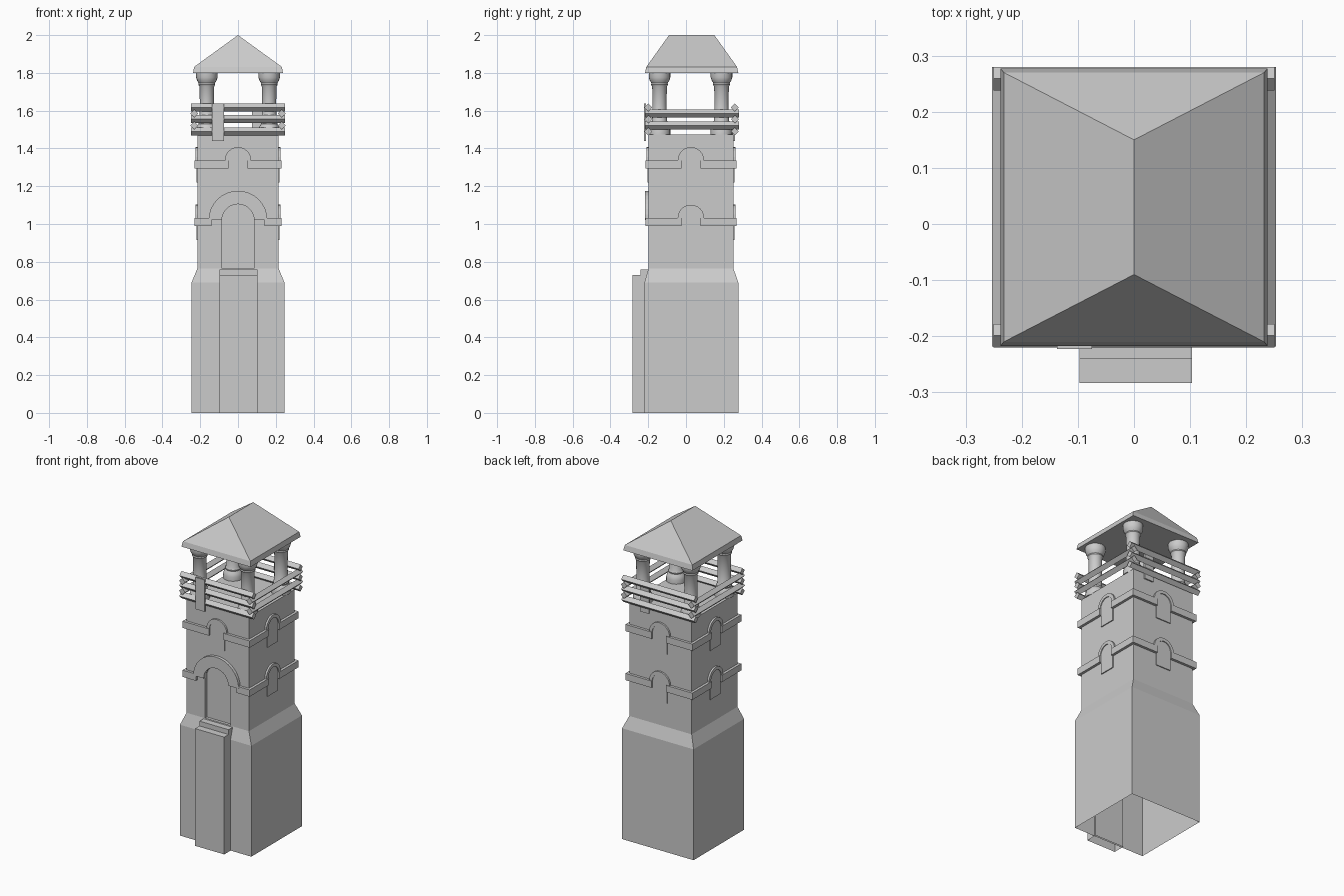
import bpy, bmesh, math
from mathutils import Matrix, Vector

if "Cube" in bpy.data.objects:
    bpy.data.objects.remove(bpy.data.objects["Cube"])

CY = 0.026            # tower axis in y
HX, HY = 0.215, 0.225  # shaft half sizes


def make(name, verts, faces):
    me = bpy.data.meshes.new(name)
    bm = bmesh.new()
    vs = [bm.verts.new(v) for v in verts]
    for f in faces:
        bm.faces.new([vs[i] for i in f])
    bmesh.ops.recalc_face_normals(bm, faces=bm.faces)
    bm.to_mesh(me)
    bm.free()
    ob = bpy.data.objects.new(name, me)
    bpy.context.collection.objects.link(ob)
    return ob


def loft(name, rings, bottom=True, top=True):
    n = len(rings[0])
    verts = [v for r in rings for v in r]
    faces = [(k*n+i, k*n+(i+1) % n, (k+1)*n+(i+1) % n, (k+1)*n+i)
             for k in range(len(rings)-1) for i in range(n)]
    if bottom:
        faces.append(tuple(range(n))[::-1])
    if top:
        faces.append(tuple(range(len(verts)-n, len(verts))))
    return make(name, verts, faces)


def rect(x0, x1, y0, y1, z):
    return [(x0, y0, z), (x1, y0, z), (x1, y1, z), (x0, y1, z)]


def box(name, x0, x1, y0, y1, z0, z1, bottom=True):
    return loft(name, [rect(x0, x1, y0, y1, z0), rect(x0, x1, y0, y1, z1)], bottom)


def on_wall(name, outline, wall, d0, d1):
    """Extrude a (u, z) outline from depth d0 to d1 off wall 0..3 (front, right, back, left)."""
    half = HY if wall % 2 == 0 else HX
    m = Matrix.Translation((0, CY, 0)) @ Matrix.Rotation(wall*math.pi/2, 4, 'Z')
    rings = [[m @ Vector((u, -half-d, z)) for u, z in outline] for d in (d0, d1)]
    return loft(name, rings)


def arc(r, z, n=12):
    return [(r*math.cos(math.pi*i/n), z+r*math.sin(math.pi*i/n)) for i in range(n+1)]


# Tower body: wide base, sloped shoulder, shaft
def ring(hx, y0, y1, z):
    return rect(-hx, hx, y0, y1, z)


tower = loft("tower_body", [ring(0.246, -0.22, 0.277, 0), ring(0.246, -0.22, 0.277, 0.69),
                            ring(HX, CY-HY, CY+HY, 0.765), ring(HX, CY-HY, CY+HY, 1.475)])

# Arched doorway recess
cutter = on_wall("door_cutter", [(-0.088, 0.766), (0.088, 0.766)] + arc(0.088, 1.02), 0, -0.018, 0.05)
cutter.hide_render = True
mod = tower.modifiers.new("door", 'BOOLEAN')
mod.object = cutter
mod.operation = 'DIFFERENCE'
mod.solver = 'EXACT'
bpy.context.view_layer.objects.active = tower
bpy.ops.object.modifier_apply(modifier="door")
bpy.data.objects.remove(cutter)

# Open underside
bm = bmesh.new()
bm.from_mesh(tower.data)
bmesh.ops.delete(bm, geom=[f for f in bm.faces if f.calc_center_median().z < 0.001], context='FACES')
bm.to_mesh(tower.data)
bm.free()

# Door surround
on_wall("door_arch", arc(0.156, 1.02, 16) + arc(0.085, 1.02, 16)[::-1], 0, -0.005, 0.018)

# Stepped pier under the door
box("pier", -0.097, 0.103, -0.283, -0.21, 0, 0.73, False)
box("pier_step", -0.097, 0.103, -0.24, -0.19, 0.728, 0.76)

# Windows and string courses on all walls
for level, zb in (("lower", 0.99), ("upper", 1.295)):
    for wall in range(4):
        half = (HX if wall % 2 == 0 else HY) + 0.016
        door = wall == 0 and level == "lower"
        inner = 0.14 if door else 0.05
        for s in (-1, 1):
            a, b = sorted((s*inner, s*half))
            on_wall(level+"_band", [(a, zb), (b, zb), (b, zb+0.042), (a, zb+0.042)], wall, -0.005, 0.016)
        if not door:
            on_wall(level+"_window", [(-0.05, zb-0.075), (0.05, zb-0.075)] + arc(0.05, zb+0.042),
                    wall, -0.005, 0.006)
            on_wall(level+"_window_arch", arc(0.07, zb+0.042) + arc(0.05, zb+0.042)[::-1],
                    wall, -0.005, 0.011)


# Log railing: square beams turned on edge, interlocked at the corners
def diamond(axis, pos, along, z, r=0.021):
    out = []
    for i in range(4):
        c, s = r*math.cos(i*math.pi/2), r*math.sin(i*math.pi/2)
        out.append((along, pos+c, z+s) if axis == 'x' else (pos+c, along, z+s))
    return out


for z in (1.617, 1.555, 1.49):
    for y in (-0.199, 0.259):
        loft("rail_x", [diamond('x', y, e, z) for e in (-0.25, 0.25)])
for z in (1.585, 1.522):
    for x in (-0.232, 0.232):
        loft("rail_y", [diamond('y', x, e, z) for e in (-0.218, 0.28)])

# Hanging boards on the railing
box("front_board", -0.137, -0.075, -0.223, -0.212, 1.44, 1.638)
box("back_board", 0.075, 0.137, 0.245, 0.259, 1.44, 1.6)

# Columns: half profile mirrored top to bottom
half = [(0.057, 0.165), (0.057, 0.138), (0.052, 0.122), (0.043, 0.108), (0.045, 0.1), (0.039, 0.09), (0.037, 0)]
prof = [(r, -h) for r, h in half[:-1]] + half[::-1]
for x in (-0.165, 0.165):
    for y in (-0.14, 0.188):
        rings = [[(x+r*math.cos(math.tau*i/20), y+r*math.sin(math.tau*i/20), 1.638+h) for i in range(20)]
                 for r, h in prof]
        col = loft("column", rings)
        bpy.ops.object.select_all(action='DESELECT')
        col.select_set(True)
        bpy.context.view_layer.objects.active = col
        bpy.ops.object.shade_smooth_by_angle(angle=math.radians(35))

# Hipped roof with sloped fascia
lo, hi = rect(-0.232, 0.232, -0.21, 0.27, 1.8), rect(-0.238, 0.238, -0.217, 0.277, 1.83)
lo, hi = [(x, y, 1.8) for x, y, _ in hi], [(x, y, 1.832) for x, y, _ in lo]
ridge = [(0, -0.09, 2.0), (0, 0.15, 2.0)]
make("roof", lo + hi + ridge,
     [(3, 2, 1, 0)] + [(i, (i+1) % 4, (i+1) % 4+4, i+4) for i in range(4)]
     + [(4, 5, 8), (5, 6, 9, 8), (6, 7, 9), (7, 4, 8, 9)])
